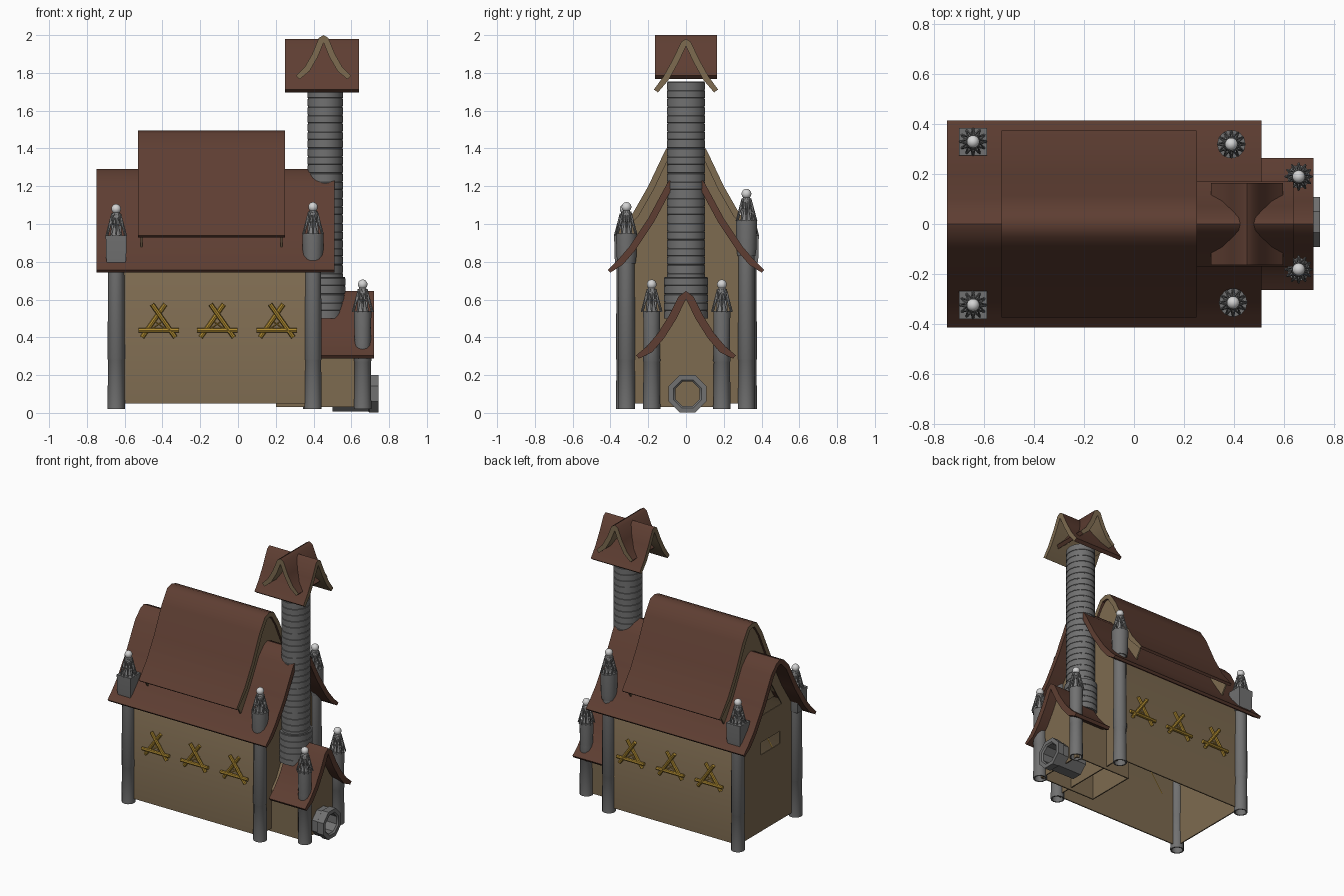
import bpy, bmesh, math
from mathutils import Vector, Matrix

if "Cube" in bpy.data.objects:
    bpy.data.objects.remove(bpy.data.objects["Cube"])


def material(name, rgb):
    m = bpy.data.materials.new(name)
    m.diffuse_color = (*rgb, 1)
    m.use_nodes = True
    m.node_tree.nodes["Principled BSDF"].inputs["Base Color"].default_value = m.diffuse_color
    return m


BROWN = material("roof brown", (0.112, 0.048, 0.032))
TAN = material("wall tan", (0.205, 0.145, 0.08))
GREY = material("metal grey", (0.165, 0.165, 0.165))
STEEL = material("cage steel", (0.23, 0.23, 0.23))
PALE = material("pale ball", (0.65, 0.65, 0.65))
GOLD = material("gold sticks", (0.42, 0.25, 0.03))


def finish(bm, name, *mats, matrix=None):
    bmesh.ops.recalc_face_normals(bm, faces=bm.faces)
    if matrix is not None:
        bm.transform(matrix)
    me = bpy.data.meshes.new(name)
    bm.to_mesh(me)
    bm.free()
    for m in mats:
        me.materials.append(m)
    ob = bpy.data.objects.new(name, me)
    bpy.context.collection.objects.link(ob)
    return ob


def mirrored(half):
    return [(-y, z) for y, z in reversed(half[1:])] + half


def roof(name, half, x0, x1, t, under=BROWN, ends=BROWN, matrix=None, taper=.55):
    """Bent shell: half profile (ridge to eave) mirrored, thickened, drawn along x."""
    outer = mirrored(half)
    inner = []
    for i, (y, z) in enumerate(outer):
        a, b = outer[max(i - 1, 0)], outer[min(i + 1, len(outer) - 1)]
        d = Vector((b[0] - a[0], b[1] - a[1])).normalized()
        th = t * taper if i in (0, len(outer) - 1) else t
        inner.append((y + d.y * th, z - d.x * th))
    bm = bmesh.new()
    n = len(outer)
    g = [[bm.verts.new((x, y, z)) for y, z in p] for p in (outer, inner) for x in (x0, x1)]
    o0, o1, i0, i1 = g
    for k in range(n - 1):
        for a, b, mi in ((o0, o1, 0), (i0, i1, 1), (o0, i0, 2), (o1, i1, 2)):
            bm.faces.new((a[k], a[k + 1], b[k + 1], b[k])).material_index = mi
    for k in (0, n - 1):
        bm.faces.new((o0[k], o1[k], i1[k], i0[k])).material_index = 0
    return finish(bm, name, BROWN, under, ends, matrix=matrix)


def prism(name, half, x0, x1, mat, dy=0.0):
    bm = bmesh.new()
    f = bm.faces.new([bm.verts.new((x0, y + dy, z)) for y, z in mirrored(half)])
    r = bmesh.ops.extrude_face_region(bm, geom=[f])
    bmesh.ops.translate(bm, vec=(x1 - x0, 0, 0),
                        verts=[v for v in r["geom"] if isinstance(v, bmesh.types.BMVert)])
    return finish(bm, name, mat)


def cut(ob, cutter):
    m = ob.modifiers.new("cut", "BOOLEAN")
    m.operation, m.object, m.solver = "DIFFERENCE", cutter, "EXACT"
    cutter.hide_render = True
    bpy.context.view_layer.objects.active = ob
    bpy.ops.object.modifier_apply(modifier=m.name)
    bpy.data.objects.remove(cutter)


def lathe(name, prof, loc, seg, mat, closed=False, turn=0.0, matrix=None):
    bm = bmesh.new()
    rings = [[bm.verts.new((r * math.cos(turn + 2 * math.pi * i / seg),
                            r * math.sin(turn + 2 * math.pi * i / seg), z))
              for i in range(seg)] for r, z in prof]
    for j in range(len(rings) if closed else len(rings) - 1):
        a, b = rings[j], rings[(j + 1) % len(rings)]
        for i in range(seg):
            k = (i + 1) % seg
            bm.faces.new((a[i], a[k], b[k], b[i]))
    if not closed:
        bm.faces.new(rings[0])
        bm.faces.new(rings[-1])
    return finish(bm, name, mat, matrix=Matrix.Translation(loc) @ (matrix or Matrix()))


def rods(name, segs, r, mat, sides=6):
    bm = bmesh.new()
    for p, q in segs:
        p, q = Vector(p), Vector(q)
        d = q - p
        mx = Matrix.Translation((p + q) / 2) @ d.to_track_quat("Z", "Y").to_matrix().to_4x4()
        bmesh.ops.create_cone(bm, cap_ends=True, segments=sides, radius1=r, radius2=r,
                              depth=d.length, matrix=mx)
    return finish(bm, name, mat)


# House walls: thin gabled shell running between the post centres, open underneath
walls = prism("house_walls", [(0, 1.265), (.1, 1.165), (.2, .98), (.325, .8), (.325, .05)], -.645, .395, TAN)
cut(walls, prism("inner", [(0, 1.255), (.094, 1.158), (.193, .973), (.317, .795), (.317, 0)], -.637, .387, TAN))
# Window slot and open attic in the left gable
cut(walls, prism("slot", [(0, .69), (.11, .69), (.11, .6), (0, .6)], -.7, -.56, TAN, -.04))
cut(walls, prism("attic", [(0, 1.15), (.17, .88), (0, .88)], -.7, -.56, TAN))

# Porch walls
porch = prism("porch_walls", [(0, .6), (.07, .5), (.13, .39), (.185, .33), (.185, .03)], .2, .65, TAN)
cut(porch, prism("inner", [(0, .585), (.064, .492), (.124, .384), (.177, .326), (.177, 0)], .208, .642, TAN))

# Roofs
roof("main_roof", [(0, 1.29), (.04, 1.275), (.1, 1.215), (.2, 1.03), (.3, .88), (.36, .81), (.414, .757)],
     -.75, .51, .036)
upper = [(0, 1.495), (.05, 1.48), (.11, 1.39), (.2, 1.2), (.28, 1.06), (.374, .94)]
roof("upper_roof", upper, -.53, .25, .034, BROWN, TAN)
for label, x in (("left", -.515), ("right", .225)):
    prism(f"upper_gable_{label}", [(0, 1.475), (.095, 1.37), (.18, 1.19), (.265, 1.04), (.345, .945), (.29, .86)],
          x, x + .01, TAN)
roof("porch_roof", [(0, .645), (.04, .615), (.09, .515), (.15, .42), (.21, .35), (.264, .305)], .43, .72, .042)


# Chimney with a finely ribbed, slightly oval shaft and a wider base
def ribbed(name, r, z0, z1, x):
    n = round((z1 - z0) / .044)
    h = (z1 - z0) / n
    prof = []
    for i in range(n):
        z = z0 + i * h
        prof += [(r, z), (r, z + h * .82), (r - .003, z + h * .86), (r - .003, z + h * .97)]
    lathe(name, prof, (x, 0, 0), 16, GREY, matrix=Matrix.Diagonal((.93, 1, 1, 1)))


ribbed("chimney_shaft", .101, .7, 1.757, .462)
ribbed("chimney_base", .117, .5, .72, .46)

# Chimney cap: two crossing small roofs
roof("cap_roof_long", [(0, 1.98), (.025, 1.965), (.07, 1.87), (.12, 1.78), (.17, 1.712)], .25, .64, .033, TAN, TAN,
     taper=.8)
roof("cap_roof_cross", [(0, 2.0), (.025, 1.985), (.06, 1.9), (.1, 1.83), (.145, 1.785)], -.165, .165, .033, TAN, TAN,
     matrix=Matrix.Translation((.453, 0, 0)) @ Matrix.Rotation(math.pi / 2, 4, "Z"), taper=.8)

# Octagonal pipe with a flange at the porch front
lathe("drain_pipe", [(.108, .745), (.108, .695), (.1, .69), (.1, .5), (.07, .5), (.07, .735), (.08, .745)],
      (0, .008, .101), 8, GREY, closed=True, turn=math.pi / 8, matrix=Matrix.Rotation(math.pi / 2, 4, "Y"))


def lantern_post(name, x, y, pot_low, pot_top, pot_r, sides):
    # Hollow jointed post
    joint = .28 if pot_top > .7 else .27
    lathe(name + "_post", [(.037, .02), (.046, .02), (.043, joint), (.046, joint + .005), (.042, pot_low + .05),
                           (.03, pot_low + .05)], (x, y, 0), 12, GREY, closed=True)
    # Pot on the roof
    k = 1.38 if sides == 4 else 1
    lathe(name + "_pot", [(pot_r * k * .85, pot_low - .01), (pot_r * k * .95, pot_low + .03), (pot_r * k, pot_top)],
          (x, y, 0), sides, GREY, turn=math.pi / 4 if sides == 4 else 0)
    # Cage of leaning sticks, each crossing its neighbour, around a slim core
    segs = []
    for i in range(12):
        a = 2 * math.pi * i / 12
        for da in (-.4, .4):
            segs.append(((x + .054 * math.cos(a), y + .054 * math.sin(a), pot_top - .005),
                         (x + .024 * math.cos(a + da), y + .024 * math.sin(a + da), pot_top + .115)))
    rods(name + "_cage", segs, .004, STEEL, 4)
    lathe(name + "_core", [(.035, pot_top - .01), (.018, pot_top + .05), (.026, pot_top + .11), (.015, pot_top + .125)],
          (x, y, 0), 10, STEEL)
    # Ball finial
    bm = bmesh.new()
    bmesh.ops.create_uvsphere(bm, u_segments=14, v_segments=9, radius=.026,
                              matrix=Matrix.Translation((x, y, pot_top + .14)))
    finish(bm, name + "_ball", PALE)


lantern_post("front_left", -.645, -.325, .79, .94, .057, 4)
lantern_post("back_left", -.645, .33, .79, .94, .057, 4)
lantern_post("front_right", .397, -.315, .80, .95, .057, 14)
lantern_post("back_right", .39, .32, .84, 1.02, .057, 14)
lantern_post("porch_front", .66, -.182, .36, .54, .046, 14)
lantern_post("porch_back", .66, .19, .36, .54, .046, 14)

# Crossed-stick ornaments on both long walls
for side, label in ((-1, "front"), (1, "back")):
    for n, x in enumerate((-.42, -.11, .205)):
        y, y2 = side * .328, side * .337
        rods(f"{label}_stick_ornament_{n + 1}",
             [((x - .108, y2, .437), (x + .108, y2, .437)),
              ((x - .088, y, .40), (x + .035, y, .575)),
              ((x + .088, y2, .40), (x - .035, y2, .575))], .0125, GOLD, 8)
        rods(f"{label}_ornament_cord_{n + 1}",
             [((x - .035, y, .445), (x + .035, y, .495)), ((x + .035, y, .445), (x - .035, y, .495))], .003, GOLD, 4)

# Smooth curved faces, keep hard edges
for ob in bpy.context.scene.objects:
    ob.select_set(ob.type == "MESH")
bpy.context.view_layer.objects.active = walls
bpy.ops.object.shade_smooth_by_angle(angle=math.radians(40))
